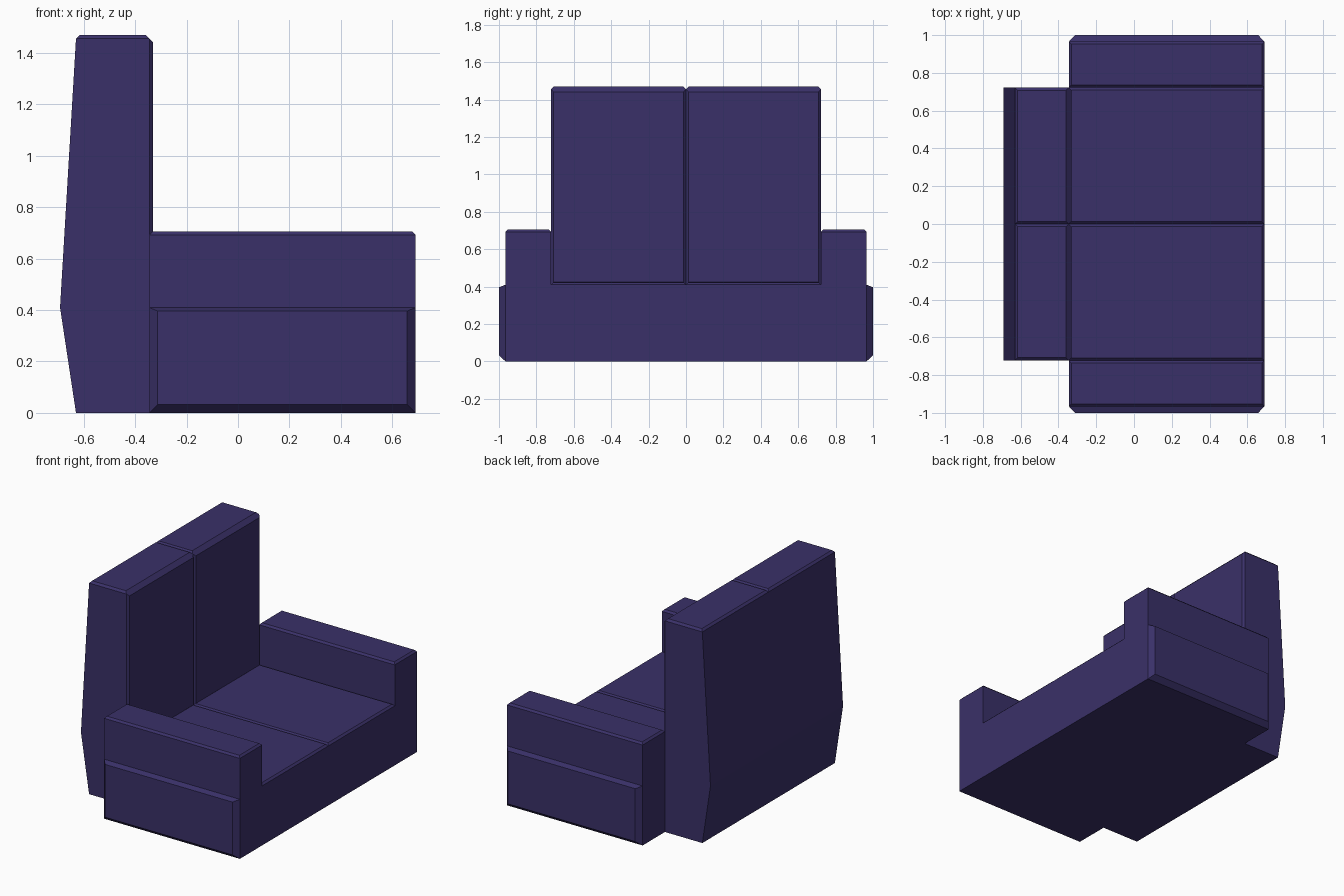
import bpy, bmesh
from mathutils import Vector

if "Cube" in bpy.data.objects:
    bpy.data.objects.remove(bpy.data.objects["Cube"])

mat = bpy.data.materials.new("indigo_fabric")
mat.diffuse_color = (0.042, 0.030, 0.14, 1)
mat.use_nodes = True
mat.node_tree.nodes["Principled BSDF"].inputs["Base Color"].default_value = mat.diffuse_color


def half_prism(points, extrude):
    """Extrude a closed profile and return the bmesh with outward normals."""
    bm = bmesh.new()
    face = bm.faces.new([bm.verts.new(p) for p in points])
    new = bmesh.ops.extrude_face_region(bm, geom=[face], use_keep_orig=True)["geom"]
    bmesh.ops.translate(bm, vec=extrude,
                        verts=[g for g in new if isinstance(g, bmesh.types.BMVert)])
    bmesh.ops.recalc_face_normals(bm, faces=bm.faces)
    return bm


def pick(bm, normal, test=lambda c: True):
    return [f for f in bm.faces
            if f.normal.dot(Vector(normal)) > 0.99 and test(f.calc_center_median())]


def pad(bm, faces, size, depth):
    """Raise a bevelled cushion panel out of each face."""
    bmesh.ops.inset_individual(bm, faces=faces, thickness=size, depth=depth,
                               use_even_offset=True)


def finish(bm, name):
    # Open the centre plane, then mirror across y
    centre = [f for f in bm.faces if all(abs(v.co.y) < 1e-5 for v in f.verts)]
    bmesh.ops.delete(bm, geom=centre, context='FACES')
    mesh = bpy.data.meshes.new(name)
    bm.to_mesh(mesh)
    bm.free()
    mesh.materials.append(mat)
    obj = bpy.data.objects.new(name, mesh)
    bpy.context.collection.objects.link(obj)
    mod = obj.modifiers.new("mirror", 'MIRROR')
    mod.use_axis = (False, True, False)


# Seat base and arms: half of the U-shaped section, run front to back
section = [(0, 0), (0.965, 0), (0.965, 0.41), (0.965, 0.692),
           (0.722, 0.692), (0.722, 0.41), (0, 0.41)]
bm = half_prism([(-0.345, y, z) for y, z in section], (1.035, 0, 0))
tops = pick(bm, (0, 0, 1))
side = pick(bm, (0, 1, 0), lambda c: c.z < 0.41)
pad(bm, tops, 0.013, 0.013)
pad(bm, side, 0.032, 0.035)
# The side panel has a narrower bevel along its top edge
for v in bm.verts:
    if v.co.y > 0.99 and v.co.z > 0.3:
        v.co.z += 0.018
finish(bm, "seat_and_arms")

# Backrest: side profile run from the centre line outward
profile = [(-0.63, 0), (-0.345, 0), (-0.345, 0.41), (-0.345, 1.455),
           (-0.63, 1.455), (-0.692, 0.41)]
bm = half_prism([(x, 0, z) for x, z in profile], (0, 0.722, 0))
cushion = pick(bm, (1, 0, 0), lambda c: c.z > 0.41) + pick(bm, (0, 0, 1))
hidden = pick(bm, (1, 0, 0), lambda c: c.z < 0.41)
pad(bm, cushion, 0.014, 0.014)
bmesh.ops.delete(bm, geom=hidden, context='FACES')
finish(bm, "backrest")
